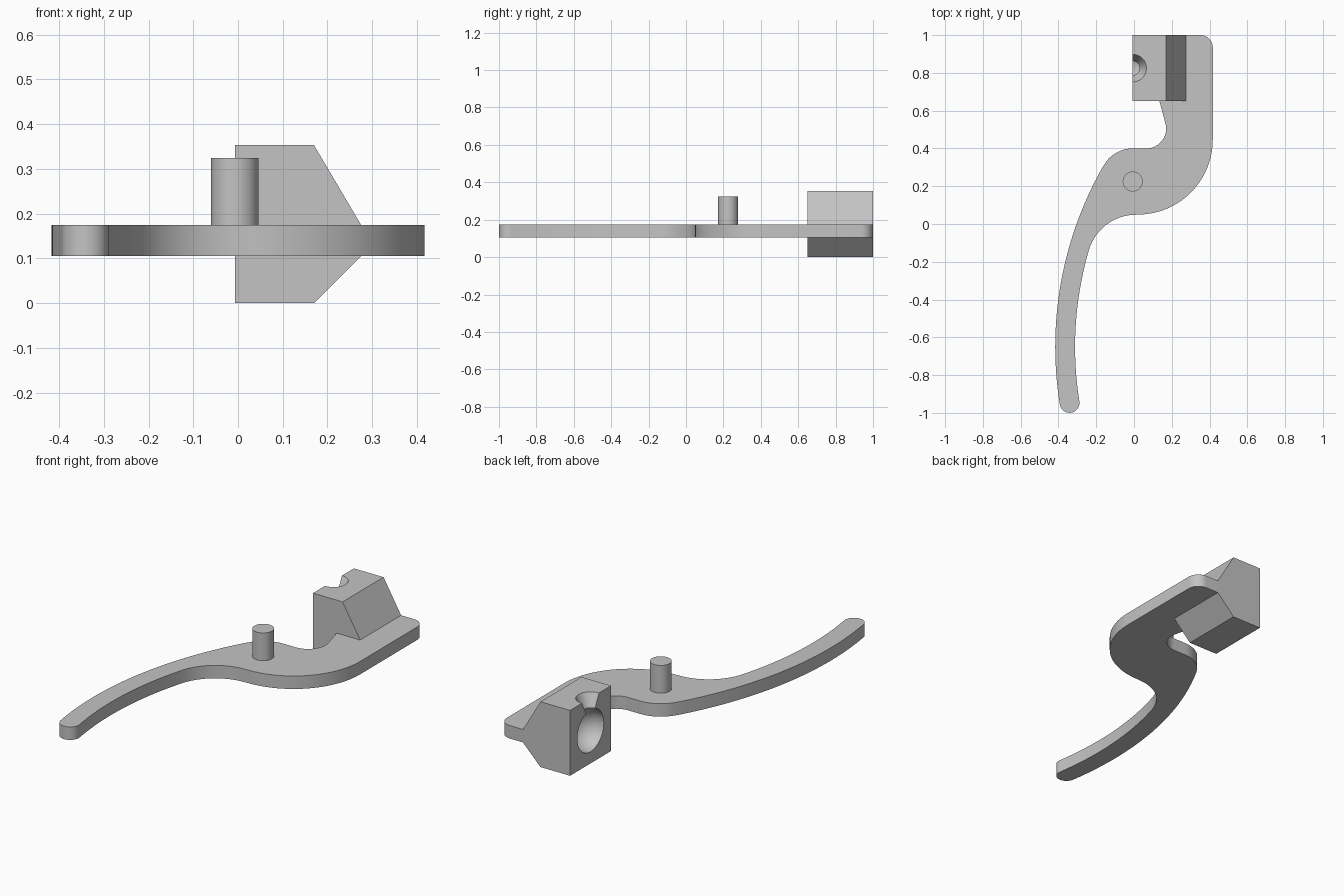
import bpy
import bmesh
from math import radians, cos, sin

if "Cube" in bpy.data.objects:
    bpy.data.objects.remove(bpy.data.objects["Cube"])

grey = bpy.data.materials.new("plain grey")
grey.use_nodes = True
colour = (0.55, 0.55, 0.55, 1)
grey.diffuse_color = colour
grey.node_tree.nodes["Principled BSDF"].inputs["Base Color"].default_value = colour


def arc(cx, cy, r, start, end, steps=24):
    """Points along an arc, angles in degrees."""
    angles = [radians(start + (end - start) * i / steps) for i in range(steps + 1)]
    return [(cx + r * cos(a), cy + r * sin(a)) for a in angles]


def prism(name, points, offset):
    """Extrude a closed ring of 3D points along an offset."""
    bm = bmesh.new()
    face = bm.faces.new([bm.verts.new(p) for p in points])
    out = bmesh.ops.extrude_face_region(bm, geom=[face])
    verts = [g for g in out["geom"] if isinstance(g, bmesh.types.BMVert)]
    bmesh.ops.translate(bm, verts=verts, vec=offset)
    bmesh.ops.recalc_face_normals(bm, faces=bm.faces)
    mesh = bpy.data.meshes.new(name)
    bm.to_mesh(mesh)
    bm.free()
    mesh.materials.append(grey)
    obj = bpy.data.objects.new(name, mesh)
    bpy.context.collection.objects.link(obj)
    return obj


def smooth(obj):
    bpy.ops.object.select_all(action="DESELECT")
    obj.select_set(True)
    bpy.context.view_layer.objects.active = obj
    bpy.ops.object.shade_smooth_by_angle(angle=radians(30))


def cut(obj, cutter):
    """Subtract the cutter and remove it."""
    cutter.data.materials.append(grey)
    mod = obj.modifiers.new("cut", "BOOLEAN")
    mod.operation = "DIFFERENCE"
    mod.solver = "EXACT"
    mod.object = cutter
    bpy.context.view_layer.objects.active = obj
    bpy.ops.object.modifier_apply(modifier=mod.name)
    bpy.data.objects.remove(cutter)


low, high = 0.105, 0.175     # lever plate thickness
pivot_x, pivot_y = -0.007, 0.225
tail_x, tail_y = 1.513, -0.65    # centre of the long tail curve
outer, inner, tail_end = 1.93, 1.825, 189.1
middle, half = (outer + inner) / 2, (outer - inner) / 2
tip = arc(tail_x, tail_y, middle, tail_end, tail_end, 1)[0]

# Curved lever plate, outlined counterclockwise
outline = [(0.13, 1.0), (0.13, 0.668)]
outline += arc(0.065, 0.505, 0.105, 15, -90)                      # inner notch
outline += arc(pivot_x, pivot_y, 0.175, 90, 150)                  # pivot hub
outline += arc(tail_x, tail_y, outer, 150.5, tail_end - 0.3, 40)    # tail outside
outline += arc(*tip, half, tail_end, tail_end + 180)              # rounded tip
outline += arc(tail_x, tail_y, inner, tail_end - 0.3, 164, 30)    # tail inside
outline += arc(0.011, -0.211, 0.26, 163.7, 90)                    # tail fillet
outline += arc(0.02, 0.447, 0.397, -90, 0, 32)                    # elbow
outline += arc(0.352, 0.935, 0.065, 0, 90, 12)                    # end corner
lever = prism("lever_plate", [(x, y, low) for x, y in outline], (0, 0, high - low))
smooth(lever)

# Pivot pin
bpy.ops.mesh.primitive_cylinder_add(vertices=64, radius=0.053, depth=0.2,
                                    location=(pivot_x, pivot_y, 0.225))
pin = bpy.context.object
pin.name = "pivot_pin"
pin.data.materials.append(grey)
smooth(pin)

# End block with chamfered outer side
side, top, back = -0.007, 0.353, 1.0
profile = [(side, 0), (0.17, 0), (0.275, low), (0.275, high), (0.17, top), (side, top)]
block = prism("socket_block", [(x, 0.65, z) for x, z in profile], (0, back - 0.65, 0))

# Round socket in the inner side
bpy.ops.mesh.primitive_uv_sphere_add(segments=64, ring_count=32, radius=0.113,
                                     location=(side, 0.825, top / 2))
cut(block, bpy.context.object)

# Tapered hole from the top into the socket
bpy.ops.mesh.primitive_cone_add(vertices=64, radius1=0.027, radius2=0.078, depth=0.1,
                                location=(side, 0.825, top - 0.04))
cut(block, bpy.context.object)
smooth(block)
